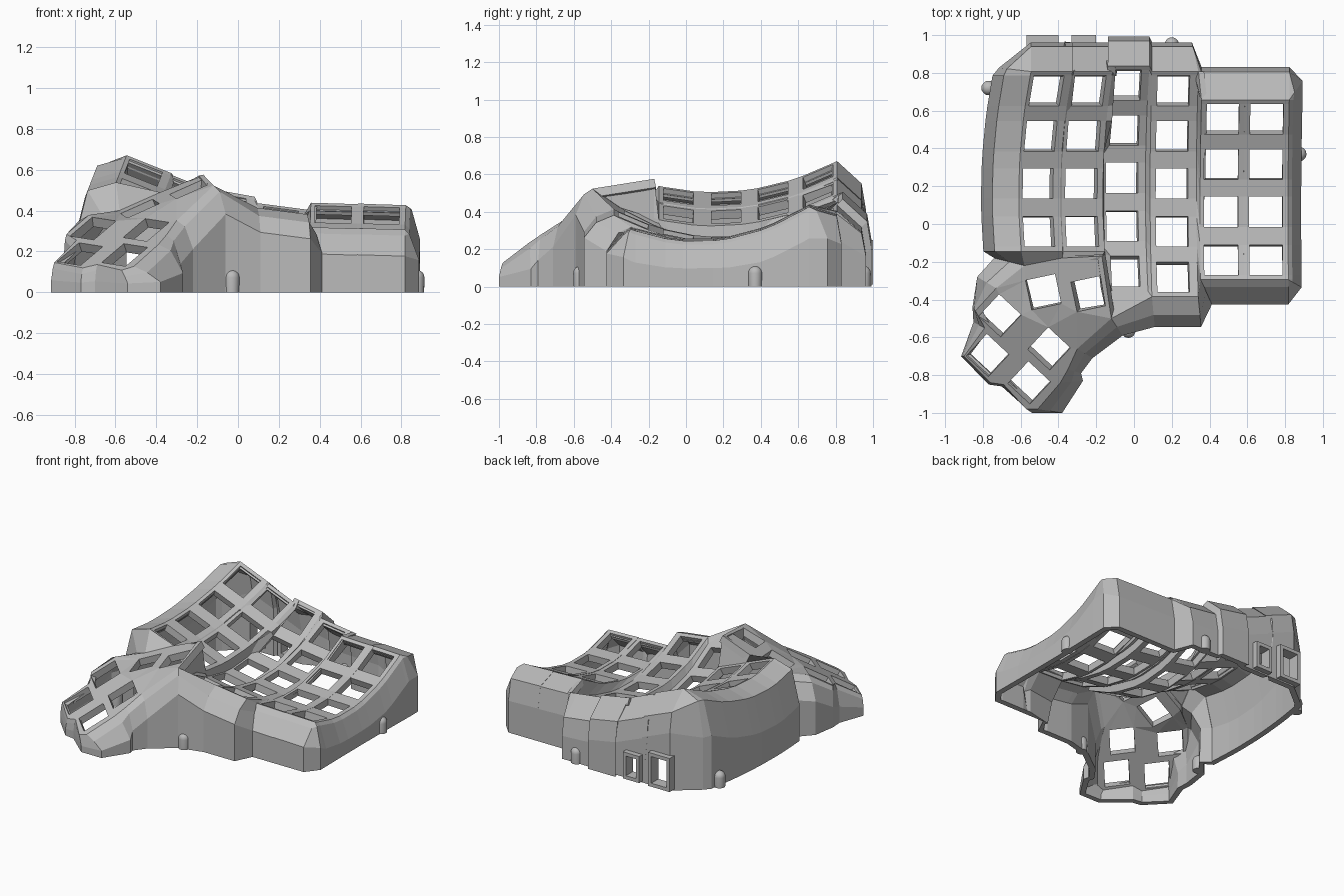
import bpy, bmesh, math
from mathutils import Vector

cube = bpy.data.objects.get("Cube")
if cube:
    bpy.data.objects.remove(cube, do_unlink=True)

grey = bpy.data.materials.new("matte grey")
grey.use_nodes = True
grey.diffuse_color = (0.5, 0.5, 0.5, 1)
grey.node_tree.nodes["Principled BSDF"].inputs["Base Color"].default_value = (0.5, 0.5, 0.5, 1)


def finish(bm, name, thickness=0, face_up=False):
    """Turn a bmesh into a named object, optionally thickened inward."""
    bmesh.ops.remove_doubles(bm, verts=bm.verts, dist=0.0005)
    if face_up:
        bm.normal_update()
        bmesh.ops.reverse_faces(bm, faces=[f for f in bm.faces if f.normal.z < 0])
    mesh = bpy.data.meshes.new(name)
    bm.to_mesh(mesh)
    bm.free()
    mesh.materials.append(grey)
    obj = bpy.data.objects.new(name, mesh)
    bpy.context.scene.collection.objects.link(obj)
    if thickness:
        mod = obj.modifiers.new("thickness", "SOLIDIFY")
        mod.thickness = thickness
        mod.offset = -1
    return obj


def add_face(bm, points):
    bm.faces.new([bm.verts.new(p) for p in points])


def add_box(bm, lo, hi):
    lo, hi = Vector(lo), Vector(hi)
    made = bmesh.ops.create_cube(bm, size=1)["verts"]
    bmesh.ops.scale(bm, vec=hi - lo, verts=made)
    bmesh.ops.translate(bm, vec=(lo + hi) / 2, verts=made)


# Key columns: each is a curved strip with a row of square openings
HALF = 0.08
ROWS = [-0.28, -0.04, 0.215, 0.465, 0.705]


def column(xs, first_row, shift, height, slope, curve, y_low, lean):
    ys = [r + shift + s * HALF for r in ROWS[first_row:] for s in (-1, 1)]
    ys = [ys[0] - 0.025] + ys + [ys[-1] + 0.022]
    middle = (xs[1] + xs[2]) / 2
    return [[Vector((x + lean * (y - y_low) ** 2, y,
                     height + slope * (x - middle) + curve * (y - y_low) ** 2))
             for y in ys] for x in xs]


columns = [
    column((-0.61, -0.59, -0.43, -0.39), 1, 0, 0.465, -0.4, 0.385, 0.15, 0.15),
    column((-0.385, -0.365, -0.195, -0.165), 1, 0, 0.37, -0.4, 0.385, 0.15, 0.12),
    column((-0.16, -0.148, 0.02, 0.06), 0, 0.03, 0.24, -0.18, 0.58, 0.18, 0.05),
    column((0.085, 0.115, 0.285, 0.33), 0, 0, 0.25, -0.13, 0.45, 0.19, 0.03),
    column((0.35, 0.37, 0.55, 0.58), 1, -0.15, 0.25, -0.03, 0.52, 0.06, 0.02),
    column((0.58, 0.61, 0.785, 0.815), 1, -0.15, 0.245, -0.03, 0.52, 0.06, 0.02),
]
first, second, third, fourth, fifth, last = columns

bm = bmesh.new()
for col in columns:
    for i in range(3):
        for j in range(len(col[0]) - 1):
            if i == 1 and j % 2 == 1:
                continue
            add_face(bm, (col[i][j], col[i + 1][j], col[i + 1][j + 1], col[i][j + 1]))
finish(bm, "key_columns", 0.05)

# Strips joining neighbouring columns, matched from the back row forward
bm = bmesh.new()
for a, b in zip(columns, columns[1:]):
    left, right = a[3][::-1], b[0][::-1]
    for j in range(max(len(left), len(right)) - 1):
        quad = []
        for side, k in ((left, j), (left, j + 1), (right, j + 1), (right, j)):
            p = side[min(k, len(side) - 1)]
            if p not in quad:
                quad.append(p)
        if len(quad) > 2:
            add_face(bm, quad)
finish(bm, "column_joints", 0.03, face_up=True)


# Thumb cluster: an outline with six turned openings, lifted on two slopes
def thumb_point(x, y, upper):
    if upper:
        return Vector((x, y, 0.5 + 0.4 * (x + 0.25) + 0.22 * (y + 0.37)))
    return Vector((x, y, 0.315 + 0.31 * (x + 0.71) + 0.5 * (y + 0.48)))


# rim position and outward reach of the wall
thumb_rim = [
    (-0.12, -0.50, 0.06, -0.09), (-0.30, -0.66, 0.08, -0.05),
    (-0.35, -0.77, 0.07, -0.02), (-0.39, -0.84, 0.12, 0.01),
    (-0.51, -0.98, 0.13, -0.02), (-0.57, -0.98, 0.03, -0.02),
    (-0.69, -0.85, -0.01, -0.01), (-0.76, -0.84, -0.01, -0.01),
    (-0.90, -0.70, -0.015, 0), (-0.79, -0.55, -0.06, 0.03),
    (-0.84, -0.46, -0.015, 0.02), (-0.73, -0.34, -0.10, 0.06),
    (-0.58, -0.22, -0.16, 0.04),
]
thumb_keys = [(-0.24, -0.37, 12), (-0.48, -0.36, 12), (-0.71, -0.485, 47),
              (-0.775, -0.695, 47), (-0.45, -0.66, 47), (-0.555, -0.84, 47)]


def rim_point(x, y):
    return thumb_point(x, y, y > -0.56 and x > -0.6)


thumb_back = [rim_point(-0.58, -0.22), rim_point(-0.38, -0.18), rim_point(-0.17, -0.17)]
loops = [[rim_point(x, y) for x, y, _, _ in thumb_rim] + thumb_back[1:]]
for n, (x, y, turn) in enumerate(thumb_keys):
    corners = []
    for k in range(4):
        angle = math.radians(turn + 45 + 90 * k)
        reach = HALF * math.sqrt(2)
        corners.append(thumb_point(x + reach * math.cos(angle),
                                   y + reach * math.sin(angle), n < 2))
    loops.append(corners)

bm = bmesh.new()
heights, edges = {}, []
for loop in loops:
    verts = [bm.verts.new((p.x, p.y, 0)) for p in loop]
    heights.update({v: p.z for v, p in zip(verts, loop)})
    edges += [bm.edges.new((verts[k - 1], verts[k])) for k in range(len(verts))]
bmesh.ops.triangle_fill(bm, use_beauty=True, edges=edges, normal=(0, 0, 1))
for v, z in heights.items():
    v.co.z = z
finish(bm, "thumb_plate", 0.05, face_up=True)

# Webbing between the thumb cluster and the columns
bm = bmesh.new()
left_back, mid_back, right_back = thumb_back
thumb_front = rim_point(-0.12, -0.50)
inner = third[0]
for points in (
    (left_back, mid_back, first[3][0], first[0][0]),
    (mid_back, second[0][0], first[3][0]),
    (mid_back, right_back, second[3][0], second[0][0]),
    (right_back, inner[2], second[3][0]),
    (right_back, thumb_front, inner[1], inner[2]),
    (thumb_front, inner[0], inner[1]),
    (thumb_front, third[3][0], inner[0]),
    (thumb_front, fourth[0][0], third[3][0]),
):
    add_face(bm, points)
finish(bm, "thumb_webbing", 0.03, face_up=True)

# Outer wall: follows the rim clockwise, steps out, then drops to the floor
# each side: reach x, reach y, shoulder fraction, shoulder drop, lower drop
LEFT = (-0.2, 0, 0.7, 0.04, 0.28)
LEFT_BACK = (-0.17, 0.02, 0.75, 0.05, 0.3)
BACK = (0, 0.155, 0.85, 0.12, 0.26)
BACK_TAPER = (-0.035, 0.155, 0.85, 0.12, 0.26)
BACK_LOW = (0, 0.175, 0.85, 0.05, 0.2)
CORNER_BACK = (0.07, 0.1, 0.4, 0.02, 0.17)
RIGHT = (0.07, 0, 0.3, 0.02, 0.17)
CORNER_FRONT = (0.07, -0.04, 0.3, 0.02, 0.15)
FRONT = (0, -0.13, 0.3, 0.03, 0.13)
FRONT_TURN = (0.06, -0.13, 0.5, 0.03, 0.13)
INNER_FRONT = (0.015, -0.16, 0.6, 0.04, 0.12)

rim = [(p, LEFT) for p in first[0][:-1]] + [(first[0][-1], LEFT_BACK)]
for col in (first, second, third):
    rim += [(edge[-1], BACK) for edge in col]
rim += [(edge[-1], BACK) for edge in fourth[:3]] + [(fourth[3][-1], BACK_TAPER)]
for col in (fifth, last):
    rim += [(edge[-1], BACK_LOW) for edge in col]
rim.append((last[3][-1], CORNER_BACK))
rim += [(p, RIGHT) for p in last[3][::-1]]
rim.append((last[3][0], CORNER_FRONT))
rim += [(edge[0], FRONT) for edge in last[::-1]]
rim += [(edge[0], FRONT) for edge in fifth[:0:-1]] + [(fifth[0][0], FRONT_TURN)]
rim += [(edge[0], INNER_FRONT) for edge in fourth[::-1]]
rim += [(rim_point(x, y), (ox, oy, 0.5, 0.03, 0.14)) for x, y, ox, oy in thumb_rim]


def wall_profile(p, side):
    ox, oy, part, drop, low = side
    out = Vector((ox, oy, 0))
    shoulder = p + out * part - Vector((0, 0, drop))
    foot = p + out
    foot.z = max(p.z - low, p.z * 0.4)
    return [p, shoulder, foot, Vector((foot.x, foot.y, 0))]


bm = bmesh.new()
profiles = [[bm.verts.new(q) for q in wall_profile(p, s)] for p, s in rim]
for a, b in zip(profiles, profiles[1:] + profiles[:1]):
    for k in range(3):
        bm.faces.new((a[k], b[k], b[k + 1], a[k + 1]))
wall = finish(bm, "outer_wall", 0.04)

# Two socket frames on the back wall, with openings cut through it
ports = [(-0.57, -0.40, 0.25), (-0.33, -0.20, 0.2)]
frames, cutter = bmesh.new(), bmesh.new()
rail = 0.025
for x0, x1, top in ports:
    add_box(frames, (x0, 0.92, 0.01), (x0 + rail, 1, top))
    add_box(frames, (x1 - rail, 0.92, 0.01), (x1, 1, top))
    add_box(frames, (x0 + rail, 0.92, 0.01), (x1 - rail, 1, 0.01 + rail))
    add_box(frames, (x0 + rail, 0.92, top - rail), (x1 - rail, 1, top))
    add_box(cutter, (x0 + rail, 0.85, 0.01 + rail), (x1 - rail, 1.1, top - rail))
finish(frames, "socket_frames")
hole = finish(cutter, "socket_cutter")
hole.hide_render = True
hole.hide_viewport = True
cut = wall.modifiers.new("socket openings", "BOOLEAN")
cut.operation = "DIFFERENCE"
cut.solver = "EXACT"
cut.object = hole

# Round-topped screw posts around the foot of the wall
for n, (x, y) in enumerate([(-0.03, -0.565), (0.875, 0.37), (0.2, 0.95),
                            (-0.77, 0.72), (-0.77, -0.27)]):
    bm = bmesh.new()
    bmesh.ops.create_uvsphere(bm, u_segments=20, v_segments=12, radius=0.038)
    for v in bm.verts:
        v.co.z = v.co.z + 0.072 if v.co.z > -0.001 else 0
    bmesh.ops.translate(bm, vec=(x, y, 0), verts=bm.verts)
    post = finish(bm, f"screw_post_{n + 1}")
    bpy.ops.object.select_all(action="DESELECT")
    post.select_set(True)
    bpy.context.view_layer.objects.active = post
    bpy.ops.object.shade_smooth_by_angle()
